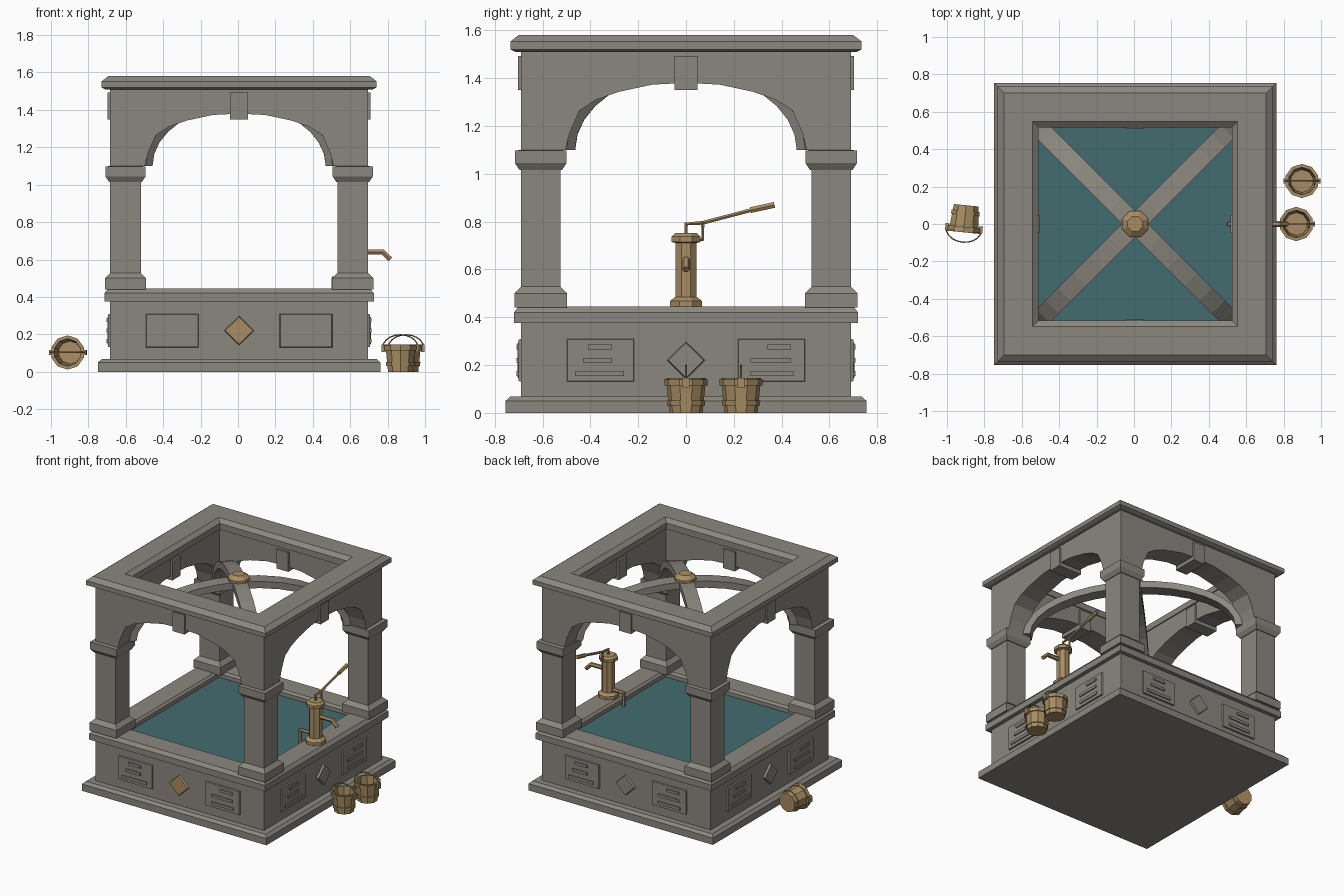
import bpy, bmesh
from math import pi, sin, cos
from mathutils import Matrix, Vector

if "Cube" in bpy.data.objects:
    bpy.data.objects.remove(bpy.data.objects["Cube"])


def material(name, rgb):
    m = bpy.data.materials.new(name)
    m.use_nodes = True
    m.diffuse_color = (*rgb, 1)
    m.node_tree.nodes["Principled BSDF"].inputs["Base Color"].default_value = (*rgb, 1)
    return m


STONE = material("grey stone", (0.26, 0.243, 0.215))
WOOD = material("tan wood", (0.39, 0.265, 0.125))
WATER = material("teal water", (0.055, 0.15, 0.16))
HOME = Matrix.Translation((0.006, 0, 0))


def finish(name, bm, mat, matrix):
    bmesh.ops.recalc_face_normals(bm, faces=bm.faces)
    mesh = bpy.data.meshes.new(name)
    bm.to_mesh(mesh)
    bm.free()
    mesh.materials.append(mat)
    ob = bpy.data.objects.new(name, mesh)
    ob.matrix_world = matrix
    bpy.context.collection.objects.link(ob)
    return ob


def loft(name, profile, n, mat, matrix=HOME, closed=False):
    """Stack n-sided rings of (apothem, z); cap the ends or close into a frame."""
    bm = bmesh.new()
    rings = []
    for r, z in profile:
        r /= cos(pi / n)
        angles = [(i + 0.5) * 2 * pi / n for i in range(n)]
        rings.append([bm.verts.new((r * cos(a), r * sin(a), z)) for a in angles])
    pairs = list(zip(rings, rings[1:]))
    if closed:
        pairs.append((rings[-1], rings[0]))
    else:
        bm.faces.new(rings[0])
        bm.faces.new(rings[-1])
    for a, b in pairs:
        for i in range(n):
            j = (i + 1) % n
            bm.faces.new((a[i], a[j], b[j], b[i]))
    return finish(name, bm, mat, matrix)


def prism(name, outline, near, far, mat, matrix=HOME, inset=0):
    """Extrude an (x, z) outline from depth near to depth far toward the viewer side."""
    bm = bmesh.new()
    mid = sum((Vector(p) for p in outline), Vector((0, 0))) / len(outline)
    tip = [Vector(p) + (mid - Vector(p)).normalized() * inset for p in outline]
    a = [bm.verts.new((x, -near, z)) for x, z in outline]
    b = [bm.verts.new((x, -far, z)) for x, z in tip]
    bm.faces.new(a)
    bm.faces.new(b)
    for i in range(len(a)):
        j = (i + 1) % len(a)
        bm.faces.new((a[i], a[j], b[j], b[i]))
    return finish(name, bm, mat, matrix)


def rect(x0, x1, z0, z1):
    return [(x0, z0), (x1, z0), (x1, z1), (x0, z1)]


def tube(name, points, radius, mat, matrix):
    curve = bpy.data.curves.new(name, "CURVE")
    curve.dimensions = "3D"
    curve.bevel_depth = radius
    curve.bevel_resolution = 1
    curve.use_fill_caps = True
    spline = curve.splines.new("POLY")
    spline.points.add(len(points) - 1)
    for p, co in zip(spline.points, points):
        p.co = (*co, 1)
    spline.use_smooth = False
    curve.materials.append(mat)
    ob = bpy.data.objects.new(name, curve)
    ob.matrix_world = matrix
    bpy.context.collection.objects.link(ob)


# Basin with plinth, rim and water
loft("basin", [(0.755, 0), (0.755, 0.05), (0.735, 0.068), (0.69, 0.068), (0.69, 0.375),
               (0.72, 0.375), (0.72, 0.42), (0.70, 0.445), (0.555, 0.445),
               (0.54, 0.43), (0.54, 0.38)], 4, STONE)
loft("water", [(0.54, 0.395), (0.54, 0.402)], 4, WATER)

# Corner columns
for sx in (-1, 1):
    for sy in (-1, 1):
        place = HOME @ Matrix.Translation((sx * 0.6075, sy * 0.6075, 0))
        loft("column", [(0.11, 0.44), (0.11, 0.5), (0.0825, 0.528), (0.0825, 1.015),
                        (0.088, 1.015), (0.108, 1.045), (0.108, 1.097), (0.0825, 1.1),
                        (0.0825, 1.515)], 4, STONE, place)

# Cornice
loft("cornice", [(0.715, 1.51), (0.735, 1.52), (0.735, 1.553), (0.70, 1.58),
                 (0.548, 1.58), (0.517, 1.555), (0.517, 1.51)], 4, STONE, closed=True)

# Four sides: arch, keystone, carved panels and diamond
half_arch = [(0.505, 1.1), (0.487, 1.17), (0.445, 1.265), (0.375, 1.31),
             (0.28, 1.343), (0.14, 1.373)]
arch = half_arch + [(0, 1.38)] + [(-x, z) for x, z in reversed(half_arch)]
arch += [(-0.525, 1.1), (-0.525, 1.512), (0.525, 1.512), (0.525, 1.1)]
bars = {-1: [(-0.41, -0.31), (-0.43, -0.31), (-0.465, -0.26)],
        1: [(0.34, 0.44), (0.27, 0.44), (0.27, 0.45)]}
for k in range(4):
    side = HOME @ Matrix.Rotation(k * pi / 2, 4, "Z")
    prism("arch_wall", arch, 0.525, 0.69, STONE, side)
    prism("keystone", rect(-0.048, 0.048, 1.35, 1.492), 0.51, 0.703, STONE, side)
    prism("diamond", [(0, 0.14), (0.082, 0.22), (0, 0.3), (-0.082, 0.22)],
          0.685, 0.705, WOOD if k == 0 else STONE, side, 0.008)
    for s in (-1, 1):
        x0, x1 = sorted((s * 0.215, s * 0.5))
        prism("panel", rect(x0, x1, 0.13, 0.31), 0.685, 0.701, STONE, side, 0.006)
        for (b0, b1), z in zip(bars[s], (0.275, 0.22, 0.165)):
            prism("panel_bar", rect(b0, b1, z - 0.01, z + 0.01), 0.695, 0.709, STONE, side)

# Crossing ribs and centre boss
steps = [i * pi / 16 for i in range(17)]
rib = [(0.705 * cos(a), 1.1 + 0.33 * sin(a)) for a in steps]
rib += [(0.755 * cos(a), 1.1 + 0.38 * sin(a)) for a in reversed(steps)]
for k, w in ((1, 0.05), (3, 0.049)):
    prism("rib", rib, -w, w, STONE, HOME @ Matrix.Rotation(k * pi / 4, 4, "Z"))
loft("boss", [(0.045, 1.42), (0.07, 1.44), (0.07, 1.495), (0.04, 1.52)], 8, WOOD)

# Hand pump on the rim
pump = Matrix.Translation((0.635, 0, 0))
loft("pump_body", [(0.066, 0.44), (0.066, 0.468), (0.052, 0.48), (0.043, 0.485),
                   (0.043, 0.71), (0.06, 0.715), (0.06, 0.738), (0.045, 0.752)], 8, WOOD, pump)
tube("pump_rod", [(0, 0, 0.74), (0, 0, 0.79), (0, 0.07, 0.795), (0, 0.28, 0.85)], 0.009, WOOD, pump)
tube("pump_grip", [(0, 0.27, 0.848), (0, 0.37, 0.87)], 0.014, WOOD, pump)
tube("pump_link", [(0, 0.04, 0.725), (0, 0.07, 0.725), (0, 0.07, 0.8)], 0.008, WOOD, pump)
tube("pump_spout", [(0.03, 0, 0.64), (0.14, 0, 0.64), (0.18, 0, 0.6)], 0.016, WOOD, pump)
tube("pump_inlet", [(-0.03, 0, 0.5), (-0.125, 0, 0.5), (-0.125, 0, 0.39)], 0.014, WOOD, pump)


# Buckets
def bucket(matrix):
    loft("bucket_body", [(0.066, 0), (0.08, 0.145), (0.07, 0.145), (0.058, 0.02)],
         10, WOOD, matrix)
    loft("bucket_top_band", [(0.074, 0.115), (0.085, 0.115), (0.087, 0.14), (0.074, 0.14)],
         10, WOOD, matrix, True)
    loft("bucket_low_band", [(0.064, 0.03), (0.075, 0.03), (0.077, 0.052), (0.064, 0.052)],
         10, WOOD, matrix, True)
    for s in (-1, 1):
        x0, x1 = sorted((s * 0.08, s * 0.1))
        prism("bucket_ear", rect(x0, x1, 0.105, 0.145), -0.014, 0.014, WOOD, matrix)
    arc = [i * pi / 10 for i in range(11)]
    tube("bucket_handle", [(0.094 * cos(a), 0, 0.13 + 0.068 * sin(a)) for a in arc],
         0.004, WOOD, matrix)


bucket(Matrix.Translation((0.868, 0, 0)))
bucket(Matrix.Translation((0.898, 0.23, 0)))
bucket(Matrix.Translation((-0.897, 0.1, 0.103)) @ Matrix.Rotation(-0.1, 4, "Z")
       @ Matrix.Rotation(pi / 2, 4, "X"))
